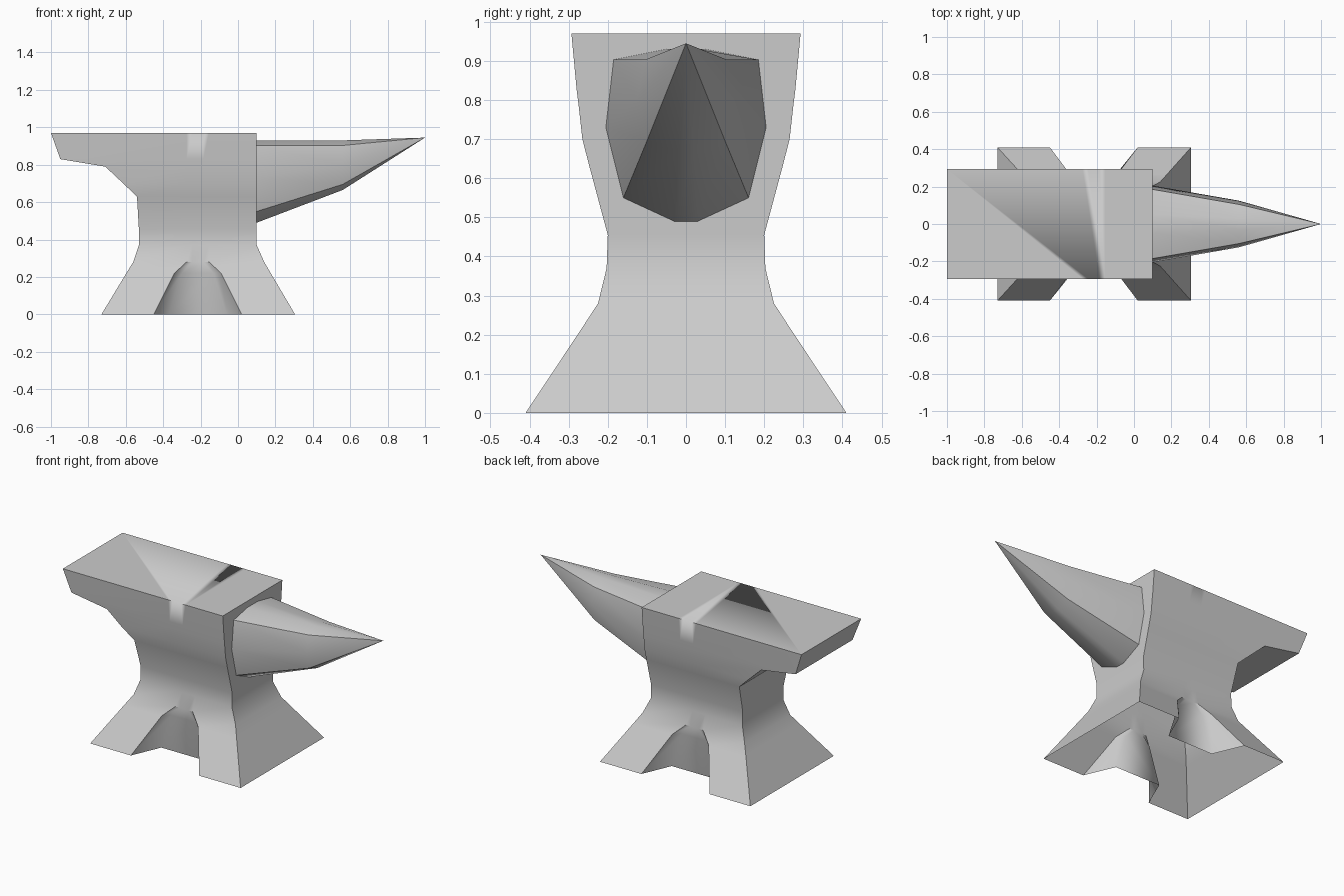
import bpy, bmesh, math

if "Cube" in bpy.data.objects:
    bpy.data.objects.remove(bpy.data.objects["Cube"])


def loft(name, rings, cap_last=False, tip=None, soft=()):
    """Skin closed rings of equal length; 'soft' columns always stay smooth."""
    bm = bmesh.new()
    rows = [[bm.verts.new(p) for p in ring] for ring in rings]
    n = len(rows[0])
    for a, b in zip(rows, rows[1:]):
        for i in range(n):
            j = (i + 1) % n
            bm.faces.new((a[i], a[j], b[j], b[i]))
    if cap_last:
        bm.faces.new(rows[-1])
    if tip:
        t = bm.verts.new(tip)
        for i in range(n):
            bm.faces.new((rows[-1][i], rows[-1][(i + 1) % n], t))
    bm.normal_update()
    soft_verts = {rows[r][c] for r in range(len(rows)) for c in soft}
    for f in bm.faces:
        f.smooth = True
    for e in bm.edges:
        if len(e.link_faces) == 2 and e.calc_face_angle(0) > math.radians(33):
            column_edge = e.verts[0] in soft_verts and e.verts[1] in soft_verts
            e.smooth = column_edge
    me = bpy.data.meshes.new(name)
    bm.to_mesh(me)
    bm.free()
    ob = bpy.data.objects.new(name, me)
    bpy.context.collection.objects.link(ob)
    return ob


# Body levels: z, left x, right x, half width,
# foot edge offset, recess offset (from x = MID), recess half width
MID = -0.215
levels = [
    (0.00, -0.73, 0.305, 0.41, 0.235, 0.155, 0.225),
    (0.22, -0.597, 0.175, 0.264, 0.125, 0.085, 0.225),
    (0.28, -0.56, 0.14, 0.225, 0.06, 0.03, 0.222),
    (0.37, -0.53, 0.10, 0.203, 0.06, 0.03, 0.203),
    (0.455, -0.53, 0.10, 0.20, 0.06, 0.03, 0.20),
    (0.63, -0.54, 0.10, 0.247, 0.06, 0.03, 0.247),
    (0.70, -0.614, 0.10, 0.265, 0.06, 0.03, 0.265),
    (0.79, -0.71, 0.10, 0.275, 0.06, 0.03, 0.275),
    (0.83, -0.95, 0.10, 0.28, 0.06, 0.03, 0.28),
    (0.97, -1.00, 0.10, 0.293, 0.06, 0.03, 0.293),
]


def body_ring(z, xl, xr, w, edge, inner, wi):
    front = [(xl, -w), (MID - edge, -w), (MID - inner, -wi),
             (MID + inner, -wi), (MID + edge, -w), (xr, -w)]
    back = [(x, -y) for x, y in reversed(front)]
    return [(x, y, z) for x, y in front + back]


# Anvil body with heel, waist and four feet; hollow and open underneath
loft("anvil_body", [body_ring(*lv) for lv in levels],
     cap_last=True, soft=(2, 3, 8, 9))


# Horn: ten-sided half sections mirrored across y
def horn_ring(x, half):
    pts = half + [(-y, z) for y, z in reversed(half)]
    return [(x, y, z) for y, z in pts]


root = [(0.03, 0.49), (0.16, 0.55), (0.205, 0.73), (0.185, 0.903), (0.05, 0.93)]
middle = [(0.02, 0.665), (0.10, 0.695), (0.125, 0.80), (0.105, 0.903), (0.03, 0.93)]
loft("horn", [horn_ring(0.10, root), horn_ring(0.56, middle)],
     tip=(1.0, 0.0, 0.945))
